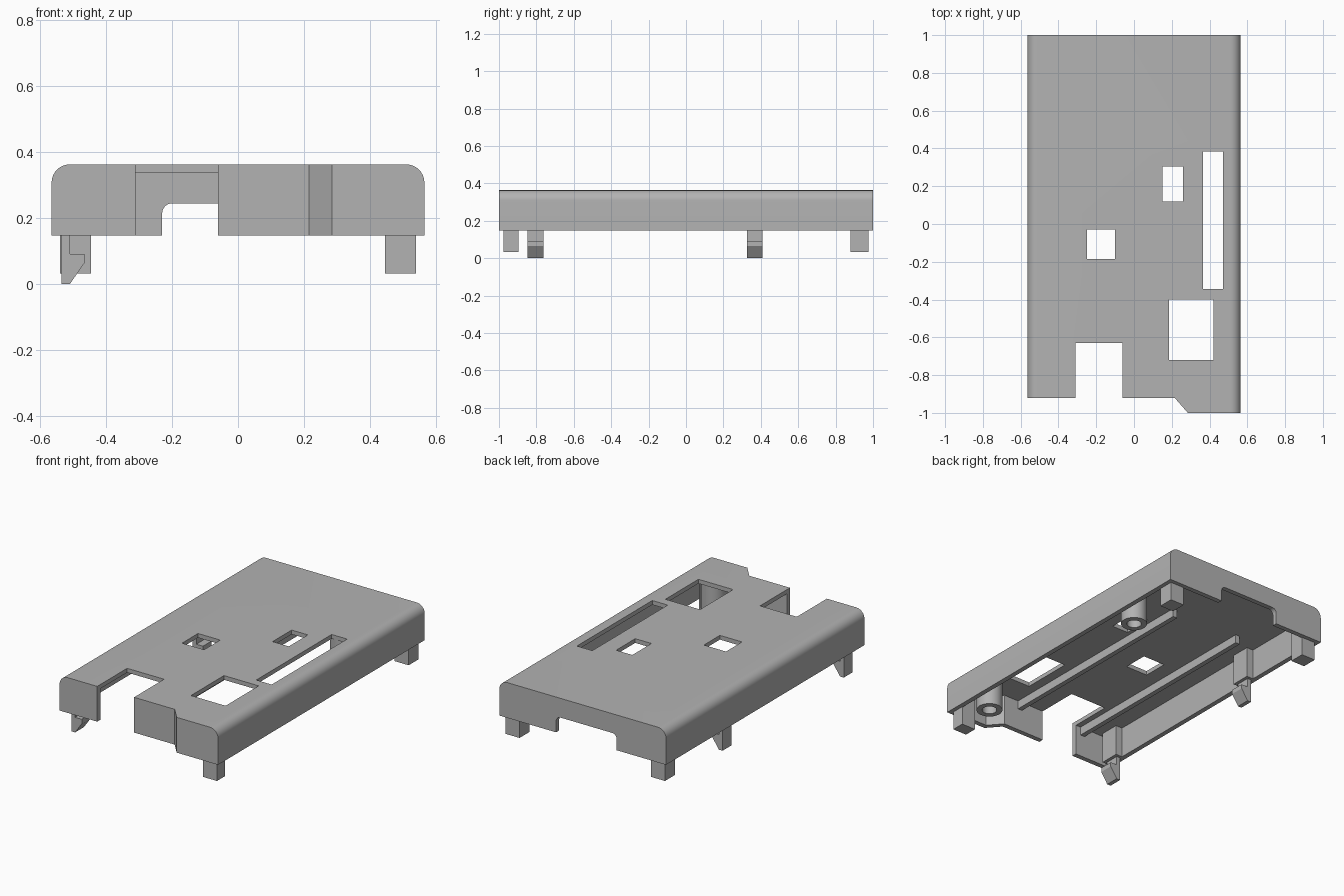
import bpy, bmesh
from math import sin, cos, pi

cube = bpy.data.objects.get("Cube")
if cube:
    bpy.data.objects.remove(cube, do_unlink=True)

grey = bpy.data.materials.new("plain grey plastic")
grey.use_nodes = True
grey.diffuse_color = (0.45, 0.45, 0.45, 1)
grey.node_tree.nodes["Principled BSDF"].inputs["Base Color"].default_value = grey.diffuse_color

W, BOTTOM, TOP = 0.565, 0.147, 0.363
ROOF = 0.337            # underside of the top plate
IN = 0.535              # inner side of the long walls


def prism(name, pts, lo, hi, axis):
    """Extrude a 2D outline: axis 'z' takes (x, y) points, axis 'y' takes (x, z)."""
    bm = bmesh.new()
    place = (lambda p, h: (p[0], p[1], h)) if axis == 'z' else (lambda p, h: (p[0], h, p[1]))
    face = bm.faces.new([bm.verts.new(place(p, lo)) for p in pts])
    ext = bmesh.ops.extrude_face_region(bm, geom=[face])["geom"]
    move = (0, 0, hi - lo) if axis == 'z' else (0, hi - lo, 0)
    bmesh.ops.translate(bm, vec=move, verts=[v for v in ext if isinstance(v, bmesh.types.BMVert)])
    bmesh.ops.recalc_face_normals(bm, faces=bm.faces)
    mesh = bpy.data.meshes.new(name)
    bm.to_mesh(mesh)
    bm.free()
    mesh.materials.append(grey)
    obj = bpy.data.objects.new(name, mesh)
    bpy.context.collection.objects.link(obj)
    return obj


def box(name, x0, x1, y0, y1, z0, z1):
    return prism(name, [(x0, y0), (x1, y0), (x1, y1), (x0, y1)], z0, z1, 'z')


def arc(cx, cz, r, a0, a1, n):
    return [(cx + r * cos(a0 + (a1 - a0) * i / n), cz + r * sin(a0 + (a1 - a0) * i / n))
            for i in range(n + 1)]


def cut(target, cutter):
    mod = target.modifiers.new("cut", 'BOOLEAN')
    mod.operation, mod.solver, mod.object = 'DIFFERENCE', 'EXACT', cutter
    bpy.context.view_layer.objects.active = target
    bpy.ops.object.modifier_apply(modifier=mod.name)
    bpy.data.objects.remove(cutter, do_unlink=True)


def smooth(obj):
    bpy.ops.object.select_all(action='DESELECT')
    obj.select_set(True)
    bpy.context.view_layer.objects.active = obj
    bpy.ops.object.shade_smooth_by_angle(angle=0.5)


# Cover shell: rounded cross-section run along y
r = 0.055
section = ([(-W, BOTTOM), (W, BOTTOM)] + arc(W - r, TOP - r, r, 0, pi / 2, 10)
           + arc(r - W, TOP - r, r, pi / 2, pi, 10))
cover = prism("cover_shell", section, -1, 1, 'y')

# Front step with chamfer, then the hollow inside
cut(cover, prism("step_cutter", [(-0.7, -1.1), (0.285, -1.1), (0.285, -1.0),
                                 (0.215, -0.92), (-0.7, -0.92)], 0, 0.5, 'z'))
cut(cover, prism("cavity_cutter", [(-IN, -0.89), (0.228, -0.89), (0.298, -0.97),
                                   (IN, -0.97), (IN, 0.97), (-IN, 0.97)], 0, ROOF, 'z'))

# Windows in the top plate and the front notch
for x0, x1, y0, y1 in [(-0.25, -0.10, -0.185, -0.03), (0.15, 0.26, 0.12, 0.305),
                       (0.365, 0.47, -0.345, 0.385), (0.185, 0.42, -0.72, -0.40)]:
    cut(cover, box("window_cutter", x0, x1, y0, y1, 0.3, 0.5))
cut(cover, box("notch_cutter", -0.31, -0.06, -1.1, -0.63, 0, 0.5))

# Round-cornered opening in the back wall
c = 0.03
opening = ([(-0.23, 0.05), (0.18, 0.05)] + arc(0.18 - c, 0.245 - c, c, 0, pi / 2, 6)
           + arc(-0.23 + c, 0.245 - c, c, pi / 2, pi, 6))
cut(cover, prism("opening_cutter", opening, 0.9, 1.1, 'y'))
smooth(cover)

# Locating feet at three corners
E = 0.005
box("foot_front_left", 0.445, IN + E, -0.97 - E, -0.895, 0.032, ROOF + E)
for name, s in (("foot_back_left", 1), ("foot_back_right", -1)):
    x0, x1 = sorted((s * 0.445, s * (IN + E)))
    box(name, x0, x1, 0.88, 0.97 + E, 0.032, ROOF + E)

# Snap hooks with backing blocks on the right wall
hook = [(-IN, BOTTOM), (-IN, 0), (-0.51, 0), (-0.465, 0.065),
        (-0.465, 0.092), (-0.51, 0.092), (-0.51, BOTTOM)]
for name, y in (("front", -0.805), ("back", 0.3675)):
    prism("snap_hook_" + name, hook, y - 0.0425, y + 0.0425, 'y')
    box("hook_backing_" + name, -IN - E, -0.49, y - 0.06, y + 0.06, BOTTOM, ROOF + E)

# Stiffening rails under the top plate
for name, x in (("left", 0.11), ("right", -0.36)):
    box("rail_" + name, x - 0.015, x + 0.015, -0.895, 0.50, 0.285, ROOF + E)

# Hollow screw posts
for name, y in (("front", -0.83), ("back", 0.465)):
    post = prism("screw_post_" + name, arc(0.39, y, 0.075, 0, 2 * pi * 31 / 32, 31),
                 BOTTOM + 0.005, ROOF + E, 'z')
    cut(post, prism("hole_cutter", arc(0.39, y, 0.042, 0, 2 * pi * 31 / 32, 31), 0, 0.32, 'z'))
    smooth(post)
